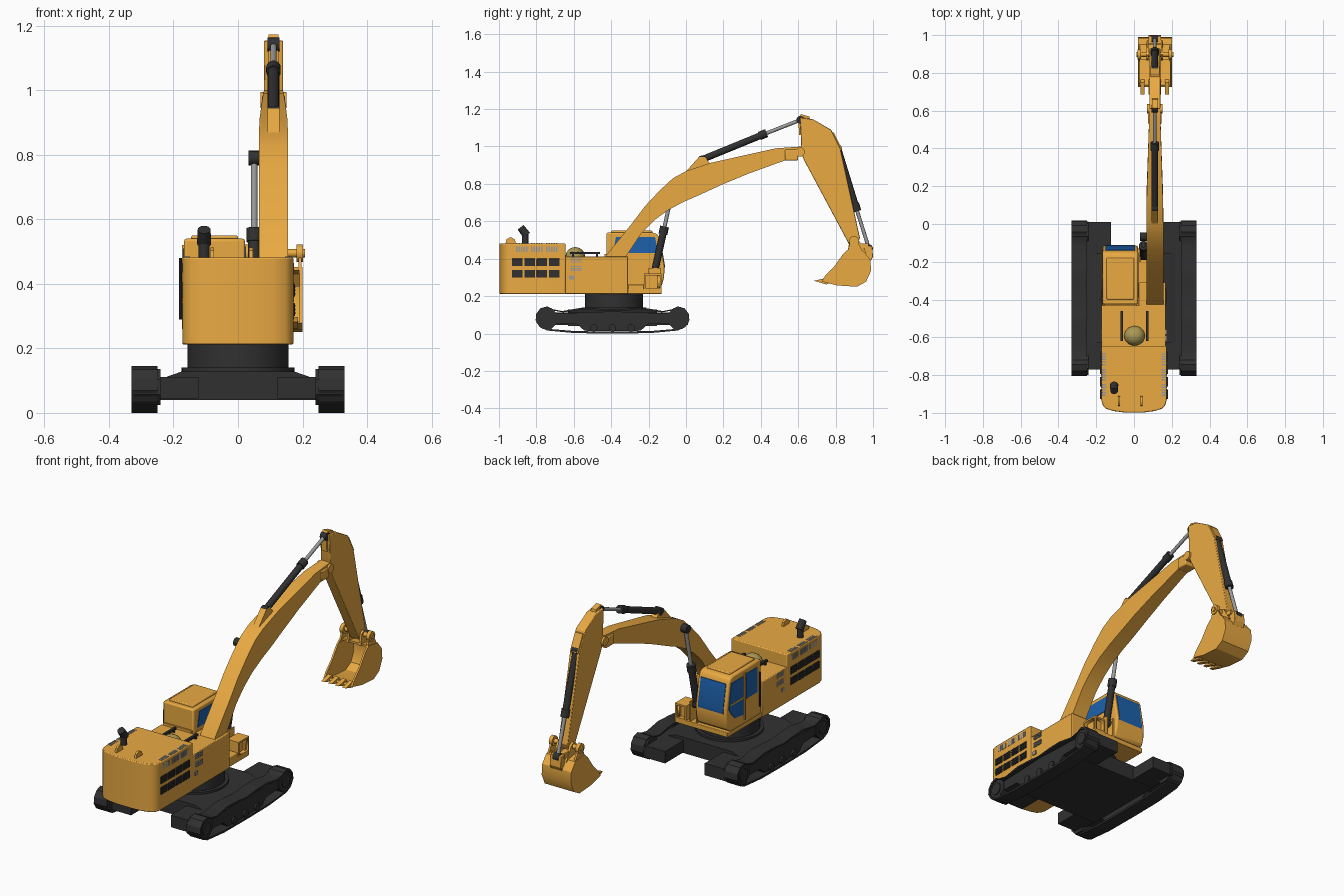
import bpy, bmesh, math
from mathutils import Vector, Matrix

if "Cube" in bpy.data.objects:
    bpy.data.objects.remove(bpy.data.objects["Cube"])


def material(name, rgb):
    m = bpy.data.materials.new(name)
    m.diffuse_color = (*rgb, 1)
    m.use_nodes = True
    m.node_tree.nodes["Principled BSDF"].inputs["Base Color"].default_value = m.diffuse_color
    return m


YEL = material("yellow_paint", (0.82, 0.40, 0.055))
BLK = material("black_steel", (0.03, 0.03, 0.03))
BLU = material("blue_glass", (0.012, 0.12, 0.42))
GRY = material("grey_metal", (0.33, 0.33, 0.33))
OLV = material("olive_cover", (0.42, 0.32, 0.09))


def finish(name, bm, mat, bevel=0):
    bmesh.ops.recalc_face_normals(bm, faces=bm.faces)
    me = bpy.data.meshes.new(name)
    bm.to_mesh(me)
    bm.free()
    me.materials.append(mat)
    ob = bpy.data.objects.new(name, me)
    bpy.context.collection.objects.link(ob)
    bpy.ops.object.select_all(action='DESELECT')
    ob.select_set(True)
    bpy.context.view_layer.objects.active = ob
    bpy.ops.object.shade_smooth_by_angle(angle=math.radians(32))
    if bevel:
        b = ob.modifiers.new("bevel", 'BEVEL')
        b.width, b.segments, b.limit_method = bevel, 2, 'ANGLE'
    return ob


def loft(name, sections, mat, bevel=0, cyclic=False):
    """Skin a row of equal-length point loops; capped unless cyclic."""
    bm = bmesh.new()
    rows = [[bm.verts.new(p) for p in s] for s in sections]
    n = len(rows[0])
    pairs = list(zip(rows, rows[1:])) + ([(rows[-1], rows[0])] if cyclic else [])
    for a, b in pairs:
        for i in range(n):
            bm.faces.new((a[i], a[(i + 1) % n], b[(i + 1) % n], b[i]))
    if not cyclic:
        bm.faces.new(rows[0])
        bm.faces.new(rows[-1])
    return finish(name, bm, mat, bevel)


def prism(name, yz, x0, x1, mat, bevel=0):
    return loft(name, [[(x, y, z) for y, z in yz] for x in (x0, x1)], mat, bevel)


def boxes(name, dims, mat, bevel=0):
    """Several boxes (x0,x1,y0,y1,z0,z1) as one object."""
    bm = bmesh.new()
    for x0, x1, y0, y1, z0, z1 in dims:
        m = Matrix.Translation(((x0 + x1) / 2, (y0 + y1) / 2, (z0 + z1) / 2))
        bmesh.ops.create_cube(bm, size=1, matrix=m @ Matrix.Diagonal((x1 - x0, y1 - y0, z1 - z0, 1)))
    return finish(name, bm, mat, bevel)


def rod(name, p, q, r, mat, n=16, r2=None):
    p, q = Vector(p), Vector(q)
    d = q - p
    bm = bmesh.new()
    m = Matrix.Translation((p + q) / 2) @ d.to_track_quat('Z', 'Y').to_matrix().to_4x4()
    if n == 8:
        m = m @ Matrix.Rotation(math.pi / 8, 4, 'Z')
    bmesh.ops.create_cone(bm, cap_ends=True, segments=n, radius1=r, radius2=r if r2 is None else r2,
                          depth=d.length, matrix=m)
    return finish(name, bm, mat)


def cylinder(name, x, a, mid, b, r):
    """Hydraulic cylinder: black barrel a-mid, grey rod mid-b, eyes at both ends."""
    a, mid, b = [Vector((x, *p)) for p in (a, mid, b)]
    d = (b - a).normalized()
    rod(name + "_barrel", a, mid, r, BLK)
    rod(name + "_collar", mid - d * .03, mid + d * .012, r * 1.25, BLK)
    rod(name + "_rod", mid, b, r * .55, GRY)
    for i, p in enumerate((a, b)):
        rod(f"{name}_eye_{i}", p - Vector((.018, 0, 0)), p + Vector((.018, 0, 0)), r * 1.2, BLK)


# tracks: thin belt, eight-sided end wheels, frame and rollers
CY = -.393
half = [(0, .125), (.08, .133), (.17, .137), (.27, .12), (.32, .13), (.35, .145), (.385, .135),
        (.408, .105), (.411, .07), (.39, .035), (.35, .016), (.2, .002), (0, 0)]
outer = half + [(-d, z) for d, z in half[-2:0:-1]]
inner = [(d * .975, .073 + (z - .073) * .85) for d, z in outer]
fh = [(0, .118), (.32, .106), (.32, .055), (.19, .05), (.15, .015), (0, .012)]
frame = fh + [(-d, z) for d, z in fh[-2:0:-1]]
for side, s in (("left", -1), ("right", 1)):
    loop = lambda pts, x: [(s * x, CY + d, z) for d, z in pts]
    loft(side + "_track_belt", [loop(outer, .25), loop(outer, .33), loop(inner, .33), loop(inner, .25)],
         BLK, cyclic=True)
    loft(side + "_track_frame", [loop(frame, .258), loop(frame, .318)], BLK)
    for end, d in (("rear", -.35), ("front", .35)):
        rod(f"{side}_{end}_wheel", (s * .24, CY + d, .08), (s * .324, CY + d, .08), .06, BLK, 8)
        rod(f"{side}_{end}_hub", (s * .32, CY + d, .08), (s * .33, CY + d, .08), .035, BLK)
    for i in range(3):
        y = CY + (i - 1) * .1
        rod(f"{side}_roller_{i}", (s * .26, y, .03), (s * .328, y, .03), .02, BLK, 12)

# undercarriage
xz = [(-.255, .04), (.255, .04), (.255, .10), (.175, .128), (-.175, .128), (-.255, .10)]
loft("centre_frame", [[(x, y, z) for x, z in xz] for y in (-.63, -.155)], BLK)
boxes("frame_legs", [(s * .19 - .067, s * .19 + .067, -.77, .01, .045, .112) for s in (-1, 1)], BLK)
rod("turntable_flange", (0, -.385, .12), (0, -.385, .14), .175, BLK, 40)
rod("turntable", (0, -.385, .13), (0, -.385, .215), .156, BLK, 40)

# counterweight and engine house with curved rear
plan = [(.172, -.645), (.172, -.935), (.165, -.96), (.148, -.978), (.11, -.99), (.05, -.998)]
plan += [(-x, y) for x, y in reversed(plan)]
loft("engine_house", [[(x, y, z) for x, y in plan] for z in (.212, .482)], YEL, .005)
boxes("mid_house", [(-.172, .168, -.65, -.43, .212, .412)], YEL, .004)
boxes("boom_side_house", [(.025, .168, -.44, -.31, .212, .412)], YEL, .004)
boxes("deck", [(-.165, .16, -.45, -.13, .212, .24)], YEL, .003)

# front toolbox with recessed outer and front panels
tb = boxes("toolbox", [(.09, .16, -.225, -.13, .235, .32)], YEL)
bm = bmesh.new()
bm.from_mesh(tb.data)
for ax in (Vector((1, 0, 0)), Vector((0, 1, 0))):
    bm.normal_update()
    f = max(bm.faces, key=lambda f: (f.normal.dot(ax) > .9) * f.calc_center_median().dot(ax) + f.normal.dot(ax))
    bmesh.ops.inset_individual(bm, faces=[f], thickness=.013)
    bmesh.ops.inset_individual(bm, faces=[f], thickness=.0005)
    bmesh.ops.translate(bm, verts=f.verts, vec=ax * -.022)
bm.to_mesh(tb.data)
bm.free()
boxes("step", [(.10, .16, -.31, -.225, .235, .262)], YEL, .003)
boxes("cylinder_bracket", [(.026, .034, -.20, -.135, .235, .35), (.066, .074, -.20, -.135, .235, .35)], YEL)

# side grilles, louvres and vents on both sides
vents, slats, louv = [], [], []
for s in (-1, 1):
    for z in (.30, .36):
        for i in range(4):
            y = -.93 + i * .066
            vents.append((s * .173 - .003, s * .173 + .003, y, y + .056, z, z + .04))
            slats += [(s * .176 - .003, s * .176 + .003, y + .003, y + .053, z + k, z + k + .005)
                      for k in (.007, .018, .029)]
    for i in range(18):
        if i % 6 != 5:
            y = -.91 + i * .0135
            louv.append((s * .172 - .002, s * .172 + .002, y, y + .008, .435, .465))
            louv.append((s * .158 - .012, s * .158 + .009, y, y + .008, .480, .484))
    for y in (-.617, -.585):
        for z in (.335, .38):
            louv += [(s * .17 - .004, s * .17 + .004, y, y + .026, z + k, z + k + .006) for k in (0, .01, .02)]
    louv.append((s * .17 - .004, s * .17 + .004, -.625, -.60, .29, .31))
boxes("engine_grilles", vents, BLK, .001)
boxes("grille_slats", slats, BLK)
boxes("louvres", louv, GRY)

# roof fittings: exhaust, lifting hooks, rails, domed cover
rod("exhaust_stack", (-.105, -.86, .475), (-.105, -.86, .54), .017, BLK)
rod("exhaust_tip", (-.105, -.852, .525), (-.105, -.884, .568), .022, BLK, r2=.02)
hook = [(-.965, .48), (-.96, .503), (-.945, .512), (-.93, .512), (-.915, .503), (-.91, .48)]
for i, x in enumerate((-.08, .04)):
    prism(f"lifting_hook_{i}", hook, x - .006, x + .006, YEL)
boxes("top_rails", [(x - .007, x + .007, -.62, -.46, .425, .437) for x in (-.065, .07)] +
      [(x - .005, x + .005, y, y + .01, .41, .43) for x in (-.065, .07) for y in (-.61, -.48)], BLK)
bm = bmesh.new()
bmesh.ops.create_uvsphere(bm, u_segments=20, v_segments=12, radius=1,
                          matrix=Matrix.Translation((.003, -.592, .412)) @ Matrix.Diagonal((.055, .052, .05, 1)))
finish("domed_cover", bm, OLV)

# cab with glazing
cab = [(-.425, .235), (-.16, .235), (-.13, .255), (-.117, .30), (-.115, .36), (-.142, .51),
       (-.155, .532), (-.18, .54), (-.425, .54)]
prism("cab", cab, -.167, .022, YEL, .008)
boxes("cab_roof", [(-.145, 0, -.40, -.18, .535, .55)], YEL, .005)
prism("windshield", [(-.115, .345), (-.112, .36), (-.137, .505), (-.15, .505)], -.15, .005, BLU)
door = [(-.265, .29), (-.19, .30), (-.15, .345), (-.137, .37), (-.16, .505), (-.265, .505)]
rear = [(-.39, .37), (-.29, .37), (-.29, .51), (-.39, .51)]
prism("door_window", door, -.170, -.16, BLU)
prism("left_rear_window", rear, -.170, -.16, BLU)
prism("right_window", [(-.39, .43), (-.15, .43), (-.165, .515), (-.375, .515)], .015, .025, BLU)
boxes("door_trim", [(-.173, -.165, -.268, -.145, .383, .391), (-.173, -.165, -.282, -.273, .26, .52)], YEL)
rod("door_handle", (-.178, -.40, .29), (-.178, -.40, .48), .005, BLK, 8)
boxes("rear_cab_rim", [(-.16, .015, -.435, -.42, .40, .425)], YEL)

# curved boom: upper point, lower point, half width
BX = .11
boom = [(-.45, .33, -.36, .31, .045), (-.425, .42, -.315, .42, .045), (-.29, .587, -.235, .54, .045),
        (-.22, .68, -.17, .605, .045), (-.14, .765, -.096, .66, .045), (-.07, .83, -.01, .705, .045),
        (0, .868, .075, .742, .045), (.13, .912, .19, .795, .043), (.3, .95, .33, .853, .038),
        (.48, .99, .5, .915, .032), (.62, 1.0, .62, .955, .029)]
loft("boom", [[(BX - w, a, b), (BX + w, a, b), (BX + w, c, d), (BX - w, c, d)]
              for a, b, c, d, w in boom], YEL)
prism("boom_lug", [(-.01, .855), (.07, .945), (.10, .945), (.135, .90)], .092, .128, YEL)
boxes("boom_tip_plates", [(.074, .146, .53, .60, .925, .985)], YEL, .006)
rod("boom_tip_pin", (.07, .61, .97), (.15, .61, .97), .025, YEL)
cylinder("boom_cylinder", .05, (-.168, .33), (-.117, .56), (-.067, .79), .019)
rod("boom_cylinder_pin", (.035, -.067, .79), (.08, -.067, .79), .022, BLK)

# stick with lugs and its cylinder
stick = [(.61, 1.155), (.68, 1.145), (.775, 1.09), (.825, .99), (.93, .51), (.915, .475), (.877, .467),
         (.632, .925), (.618, .96)]
prism("stick", stick, .081, .139, YEL, .003)
prism("stick_top_lug", [(.605, 1.06), (.60, 1.15), (.615, 1.173), (.66, 1.16), (.68, 1.08)], .094, .126, YEL)
prism("stick_front_lug", [(.76, 1.08), (.79, 1.075), (.835, .985), (.80, .97)], .086, .134, YEL)
cylinder("stick_cylinder", BX, (.085, .93), (.42, 1.067), (.612, 1.142), .018)
cylinder("bucket_cylinder", BX, (.812, .99), (.912, .665), (.978, .455), .018)

# hollow bucket: curved shell, side plates, teeth, linkage
back = [(.87, .452), (.95, .44), (.985, .395), (.99, .336), (.963, .277), (.914, .25), (.81, .257), (.725, .278)]
shell = back + [(.87 + (y - .87) * .92, .35 + (z - .35) * .9) for y, z in reversed(back)]
# the shell is built as one strip so its concave section caps cleanly
n = len(back)
loft("bucket_shell", [[(x, *shell[i]) for x in (.024, .196)] + [(x, *shell[2 * n - 1 - i]) for x in (.196, .024)]
                      for i in range(n)], YEL)
for s, x in (("left", .02), ("right", .19)):
    prism(f"bucket_{s}_side", back + [(.745, .31), (.79, .355), (.84, .425)], x, x + .01, YEL)
for i in range(4):
    x = .045 + i * .0435
    prism(f"bucket_tooth_{i}", [(.685, .282), (.75, .262), (.77, .272), (.75, .297)], x - .011, x + .011, YEL)
ear = [(.865, .44), (.875, .505), (.895, .518), (.92, .505), (.965, .43)]
for i, x in enumerate((.066, .142)):
    prism(f"bucket_ear_{i}", ear, x, x + .012, YEL)
rod("bucket_pin", (.012, .898, .495), (.208, .898, .495), .013, YEL)
for i, x in enumerate((.018, .182)):
    rod(f"bucket_pin_boss_{i}", (x, .898, .495), (x + .02, .898, .495), .027, YEL)
    prism(f"bucket_pin_plate_{i}", [(.86, .43), (.88, .495), (.915, .495), (.95, .43)], x + .005, x + .015, YEL)
prism("bucket_link", [(.95, .40), (.953, .47), (.995, .468), (1.0, .41), (.985, .385)], .076, .144, YEL, .002)
boxes("link_arms", [(x, x + .01, .89, .975, .455, .48) for x in (.068, .142)], YEL)
